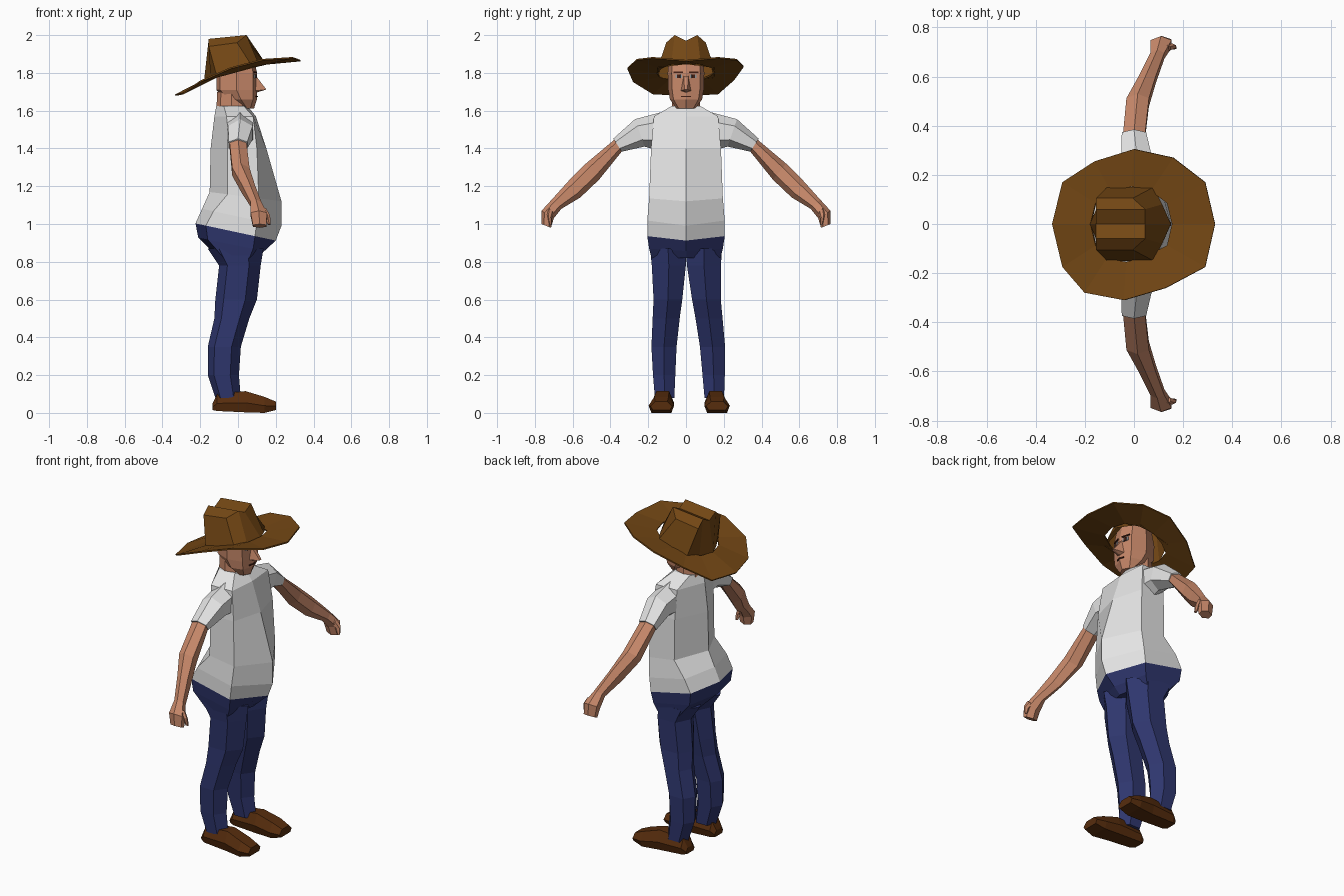
import bpy, bmesh, math
from mathutils import Vector


def material(name, rgb):
    m = bpy.data.materials.new(name)
    m.diffuse_color = (*rgb, 1)
    return m


HAT = material("hat brown", (0.17, 0.062, 0.007))
SKIN = material("skin", (0.58, 0.25, 0.145))
SHIRT = material("shirt white", (0.78, 0.78, 0.78))
PANTS = material("denim blue", (0.028, 0.037, 0.155))
SHOE = material("shoe brown", (0.095, 0.026, 0.004))
EYE = material("eye grey", (0.30, 0.33, 0.36))
DARK = material("dark brown", (0.06, 0.015, 0.008))


def make(name, verts, faces, mat):
    me = bpy.data.meshes.new(name)
    me.from_pydata([tuple(v) for v in verts], [], faces)
    bm = bmesh.new()
    bm.from_mesh(me)
    bmesh.ops.recalc_face_normals(bm, faces=bm.faces)
    bm.to_mesh(me)
    bm.free()
    me.materials.append(mat)
    ob = bpy.data.objects.new(name, me)
    bpy.context.collection.objects.link(ob)
    return ob


def loft(name, rings, mat):
    """Skin closed rings of equal size and cap both ends."""
    n = len(rings[0])
    verts = [p for r in rings for p in r]
    faces = [(i * n + k, i * n + (k + 1) % n, (i + 1) * n + (k + 1) % n, (i + 1) * n + k)
             for i in range(len(rings) - 1) for k in range(n)]
    faces += [tuple(range(n)), tuple(range(len(verts) - n, len(verts)))]
    return make(name, verts, faces, mat)


def body_ring(z0, slope, back, bx, by, fx, fy, front):
    """Six-sided ring: back centre, two side corners per side, front centre."""
    pts = [(back, 0), (bx, by), (fx, fy), (front, 0), (fx, -fy), (bx, -by)]
    return [(x, y, z0 + slope * x) for x, y in pts]


# shirt body
hem = body_ring(0.955, -0.214, -0.225, -0.17, 0.2, 0.09, 0.205, 0.2)
loft("shirt_body", [
    hem,
    body_ring(1.04, -0.214, -0.19, -0.13, 0.2, 0.1, 0.205, 0.23),
    body_ring(1.15, -0.13, -0.15, -0.055, 0.19, 0.11, 0.195, 0.23),
    body_ring(1.40, 0, -0.145, -0.055, 0.185, 0.1, 0.185, 0.15),
    body_ring(1.57, 0, -0.125, -0.06, 0.17, 0.08, 0.17, 0.095),
    body_ring(1.625, 0, -0.115, -0.075, 0.075, 0.03, 0.075, 0.05),
], SHIRT)

# seat of the trousers
loft("pelvis", [
    hem,
    body_ring(0.885, -0.2, -0.21, -0.16, 0.195, 0.08, 0.195, 0.14),
    body_ring(0.82, 0, -0.1, -0.075, 0.183, 0.06, 0.183, 0.1),
], PANTS)

# legs and shoes, each side leaning slightly to +y towards the ground
LEG = [(0.87, -0.16, 0.135, 0.0, 0.19), (0.78, -0.10, 0.12, 0.003, 0.183),
       (0.60, -0.12, 0.10, 0.026, 0.178), (0.50, -0.125, 0.06, 0.042, 0.185),
       (0.35, -0.16, 0.015, 0.062, 0.195), (0.20, -0.16, 0.005, 0.072, 0.19),
       (0.08, -0.12, 0.015, 0.08, 0.183)]
FOOT = [(-0.135, 0.015, 0.05, 0.095, 0.175), (-0.11, 0.01, 0.1, 0.083, 0.19),
        (0.04, 0.003, 0.115, 0.08, 0.2), (0.14, 0.0, 0.085, 0.08, 0.215),
        (0.2, 0.015, 0.06, 0.09, 0.205)]
# arm stations: x centre, x half width, top y z, bottom y z
SLEEVE = [(0.01, 0.075, 0.10, 1.60, 0.15, 1.39), (0.012, 0.068, 0.27, 1.555, 0.22, 1.41),
          (0.0, 0.052, 0.385, 1.452, 0.34, 1.383)]
ARM = [(0.0, 0.047, 0.375, 1.45, 0.335, 1.39), (0.015, 0.048, 0.53, 1.32, 0.46, 1.235),
       (0.055, 0.036, 0.62, 1.23, 0.56, 1.14), (0.095, 0.03, 0.71, 1.13, 0.66, 1.08),
       (0.11, 0.045, 0.765, 1.07, 0.70, 1.03), (0.115, 0.038, 0.765, 1.0, 0.715, 0.98)]
THUMB = [(0.13, 0.02, 0.73, 1.09, 0.70, 1.06), (0.155, 0.016, 0.735, 1.05, 0.71, 1.03),
         (0.165, 0.008, 0.725, 1.0, 0.71, 0.995)]


def leg_ring(st, s):
    z, xb, xf, yi, yo = st
    d, m, lean = xf - xb, (yi + yo) / 2, 0.02 * (1 - z / 0.87)
    pts = [(xb, m), (xb + 0.2 * d, yo), (xf - 0.28 * d, yo),
           (xf, m), (xf - 0.28 * d, yi), (xb + 0.2 * d, yi)]
    return [(x, s * y + lean, z) for x, y in pts]


def foot_ring(st, s):
    x, zb, zt, yi, yo = st
    w, zm = 0.22 * (yo - yi), zb + 0.45 * (zt - zb)
    pts = [(yi + w / 2, zb), (yo - w / 2, zb), (yo, zm), (yo - w, zt), (yi + w, zt), (yi, zm)]
    return [(x, s * y + 0.017, z) for y, z in pts]


def arm_ring(st, s):
    xc, hx, ty, tz, by, bz = st
    top, bot = Vector((xc, s * ty, tz)), Vector((xc, s * by, bz))
    mid, up = (top + bot) / 2, (top - bot) / 2
    return [mid + up * math.cos(a) + Vector((hx * 1.1 * math.sin(a), 0, 0))
            for a in (k * math.pi / 3 for k in range(6))]


for side, s in (("left", 1), ("right", -1)):
    for part, table, ring, mat in (("trouser_leg", LEG, leg_ring, PANTS),
                                   ("shoe", FOOT, foot_ring, SHOE),
                                   ("sleeve", SLEEVE, arm_ring, SHIRT),
                                   ("arm", ARM, arm_ring, SKIN),
                                   ("thumb", THUMB, arm_ring, SKIN)):
        loft(f"{side}_{part}", [ring(st, s) for st in table], mat)


# neck and head
def head_ring(z, xb, xf, w):
    m = (xb + xf) / 2
    half = [(xb + 0.02, 0.6 * w), (m, w), (xf - 0.02, 0.78 * w)]
    pts = [(xb, 0)] + half + [(xf, 0)] + [(x, -y) for x, y in reversed(half)]
    return [(x, y, z) for x, y in pts]


loft("neck", [head_ring(1.59, -0.115, 0.045, 0.075), head_ring(1.7, -0.11, 0.04, 0.075)], SKIN)
loft("head", [head_ring(1.612, 0.01, 0.085, 0.05), head_ring(1.66, -0.07, 0.1, 0.085),
              head_ring(1.71, -0.115, 0.1, 0.094), head_ring(1.8, -0.115, 0.1, 0.097),
              head_ring(1.88, -0.1, 0.085, 0.09)], SKIN)
# nose wedge
make("nose", [(0.095, -0.012, 1.785), (0.095, 0.012, 1.785), (0.088, 0.028, 1.705),
              (0.088, -0.028, 1.705), (0.15, -0.008, 1.712), (0.15, 0.008, 1.712), (0.095, 0, 1.695)],
     [(0, 1, 5, 4), (1, 2, 5), (0, 4, 3), (5, 2, 6), (4, 6, 3), (4, 5, 6), (0, 3, 6, 2, 1)], SKIN)


def plate(name, x, y, z, w, h, mat, turn=0):
    ob = make(name, [(sx * 0.004, sy * w / 2, sz * h / 2)
                     for sx in (-1, 1) for sy in (-1, 1) for sz in (-1, 1)],
              [(0, 1, 3, 2), (4, 5, 7, 6), (0, 1, 5, 4), (2, 3, 7, 6), (0, 2, 6, 4), (1, 3, 7, 5)], mat)
    ob.location, ob.rotation_euler = (x, y, z), (0, 0, turn)


# eyes, brows and mouth
for side, s in (("left", 1), ("right", -1)):
    plate(f"{side}_eye", 0.091, s * 0.038, 1.782, 0.036, 0.02, EYE, s * 0.26)
    plate(f"{side}_pupil", 0.093, s * 0.038, 1.782, 0.017, 0.02, DARK, s * 0.26)
    plate(f"{side}_brow", 0.091, s * 0.04, 1.803, 0.05, 0.007, DARK, s * 0.26)
    plate(f"{side}_mouth", 0.0975, s * 0.013, 1.675, 0.028, 0.007, DARK, s * 0.26)

# hat brim
EDGE = [(0.33, 0, 1.865), (0.29, 0.17, 1.88), (0.16, 0.27, 1.87), (0, 0.305, 1.835),
        (-0.16, 0.255, 1.765), (-0.29, 0.17, 1.69), (-0.332, 0, 1.682), (-0.29, -0.175, 1.69),
        (-0.2, -0.28, 1.755), (-0.04, -0.31, 1.825), (0.13, -0.26, 1.87), (0.29, -0.175, 1.88)]


def base_z(x):
    return 1.81 + 0.27 * x


inner = [(x * 0.5 - 0.01, y * 0.5, base_z(x * 0.5 - 0.01)) for x, y, z in EDGE]
n = len(EDGE)
brim = make("hat_brim", EDGE + inner,
            [(k, (k + 1) % n, n + (k + 1) % n, n + k) for k in range(n)], HAT)
mod = brim.modifiers.new("thickness", "SOLIDIFY")
mod.thickness, mod.offset = 0.008, 0

# hat crown with a creased top
COLS = [(-0.105, 1.955), (-0.06, 1.995), (0, 1.965), (0.06, 1.995), (0.105, 1.955)]
FRONT = [(0.08, -0.15), (0.115, -0.08), (0.15, 0), (0.115, 0.08), (0.08, 0.15)]
BACK = [(-0.11, -0.15), (-0.145, -0.08), (-0.18, 0), (-0.145, 0.08), (-0.11, 0.15)]
base = [(x, y, base_z(x) - 0.005) for x, y in FRONT + BACK[::-1]]
top = [(0.045 - 0.05 * (abs(y) > 0.1), y, z + 0.005) for y, z in COLS]
top += [(-0.155, y, z - 0.015) for y, z in COLS[::-1]]
faces = [(k, (k + 1) % 10, 10 + (k + 1) % 10, 10 + k) for k in range(10)]
faces += [(10 + k, 11 + k, 18 - k, 19 - k) for k in range(4)]
make("hat_crown", base + top, faces, HAT)
